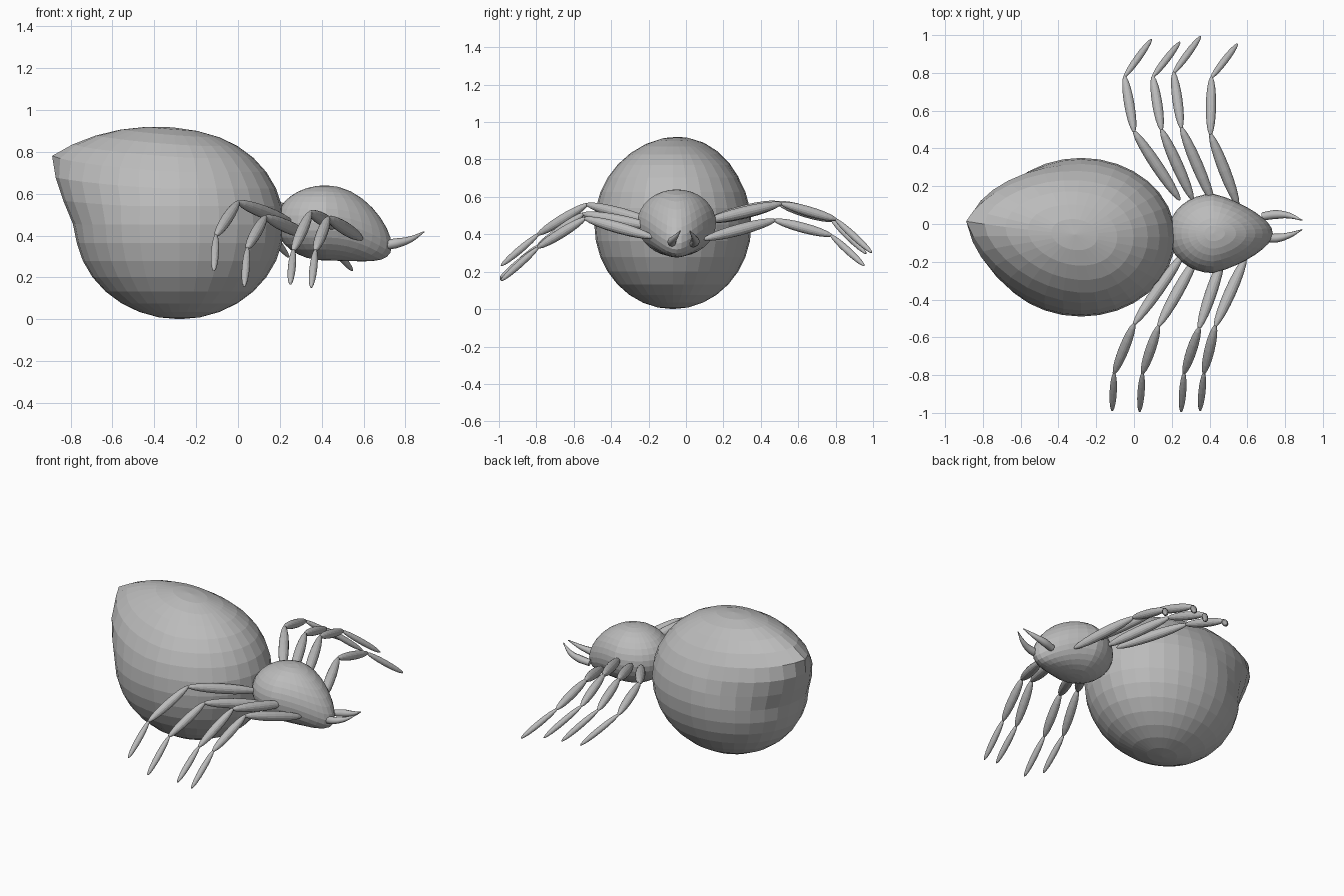
import bpy, bmesh
from mathutils import Vector

if "Cube" in bpy.data.objects:
    bpy.data.objects.remove(bpy.data.objects["Cube"])

grey = bpy.data.materials.new("plain grey")
grey.diffuse_color = (0.5, 0.5, 0.5, 1)
grey.use_nodes = True
grey.node_tree.nodes["Principled BSDF"].inputs["Base Color"].default_value = grey.diffuse_color


def sphere(name, segments, rings, shape):
    """Unit sphere whose points are moved by the shape function."""
    bm = bmesh.new()
    bmesh.ops.create_uvsphere(bm, u_segments=segments, v_segments=rings, radius=1)
    for v in bm.verts:
        v.co = shape(v.co.copy())
    mesh = bpy.data.meshes.new(name)
    bm.to_mesh(mesh)
    bm.free()
    mesh.materials.append(grey)
    obj = bpy.data.objects.new(name, mesh)
    bpy.context.collection.objects.link(obj)
    return obj


# Abdomen: ellipsoid with one point drawn out backwards and up
TIP = Vector((-0.696, -0.07, 0.70))
PULL = Vector((-0.194, 0.085, 0.078))


def abdomen_shape(p):
    q = Vector((-0.28 + 0.5 * p.x, -0.07 + 0.42 * p.y, 0.452 + 0.452 * p.z))
    d = q - TIP
    d.y *= 1.2
    if d.z < 0:
        d.z *= 2.2
    weight = max(0, 1 - d.length / 0.6) ** 1.2
    return q + PULL * weight


sphere("abdomen", 32, 16, abdomen_shape)


# Head: egg that narrows and droops towards the nose
def head_shape(p):
    a = max(p.x, 0)
    return Vector((0.42 + p.x * (0.315 if p.x > 0 else 0.24),
                   -0.05 + 0.21 * p.y * (1 - 0.35 * a),
                   0.46 + 0.18 * p.z - 0.11 * a * a))


sphere("head", 32, 16, head_shape)


# Legs: three spindles each, from body to foot
def spindle(name, start, end, radius):
    a, b = Vector(start), Vector(end)
    turn = (b - a).to_track_quat('Z', 'Y')
    half = (b - a).length / 2 + 0.008
    mid = (a + b) / 2
    sphere(name, 16, 10, lambda p: mid + turn @ Vector(
        (p.x * radius, p.y * radius, p.z * half)))


legs = {
    "front_leg_1": [(0.26, -0.16, 0.46), (0.00, -0.53, 0.56), (-0.105, -0.79, 0.40), (-0.115, -0.985, 0.235)],
    "front_leg_2": [(0.33, -0.18, 0.40), (0.13, -0.54, 0.49), (0.045, -0.79, 0.34), (0.03, -0.99, 0.16)],
    "front_leg_3": [(0.47, -0.18, 0.44), (0.345, -0.55, 0.51), (0.265, -0.79, 0.33), (0.25, -0.99, 0.17)],
    "front_leg_4": [(0.59, -0.18, 0.385), (0.43, -0.54, 0.485), (0.37, -0.79, 0.33), (0.35, -0.985, 0.155)],
    "back_leg_1": [(0.24, 0.13, 0.48), (0.00, 0.49, 0.57), (-0.05, 0.78, 0.485), (0.09, 0.975, 0.32)],
    "back_leg_2": [(0.31, 0.13, 0.47), (0.145, 0.50, 0.56), (0.10, 0.78, 0.475), (0.24, 0.96, 0.30)],
    "back_leg_3": [(0.42, 0.11, 0.47), (0.25, 0.51, 0.565), (0.21, 0.80, 0.48), (0.35, 0.99, 0.305)],
    "back_leg_4": [(0.55, 0.10, 0.375), (0.405, 0.475, 0.475), (0.41, 0.775, 0.395), (0.545, 0.95, 0.235)],
}
for name, joints in legs.items():
    for i, (part, radius) in enumerate((("thigh", 0.031), ("shin", 0.027), ("foot", 0.019))):
        spindle(f"{name}_{part}", joints[i], joints[i + 1], radius)


# Fangs: curved tapering spikes in front of the head
def fang(name, points):
    curve = bpy.data.curves.new(name, 'CURVE')
    curve.dimensions = '3D'
    curve.bevel_depth = 0.024
    curve.bevel_resolution = 2
    curve.resolution_u = 5
    curve.use_fill_caps = True
    spline = curve.splines.new('BEZIER')
    spline.bezier_points.add(len(points) - 1)
    for bp, co, r in zip(spline.bezier_points, points, (0.9, 1, 0.65, 0.12)):
        bp.co, bp.radius = co, r
        bp.handle_left_type = bp.handle_right_type = 'AUTO'
    curve.materials.append(grey)
    bpy.context.collection.objects.link(bpy.data.objects.new(name, curve))


fang("front_fang", [(0.68, -0.07, 0.35), (0.75, -0.075, 0.362), (0.82, -0.06, 0.38), (0.89, -0.03, 0.418)])
fang("back_fang", [(0.68, 0.04, 0.35), (0.75, 0.05, 0.362), (0.82, 0.045, 0.38), (0.89, 0.02, 0.418)])
